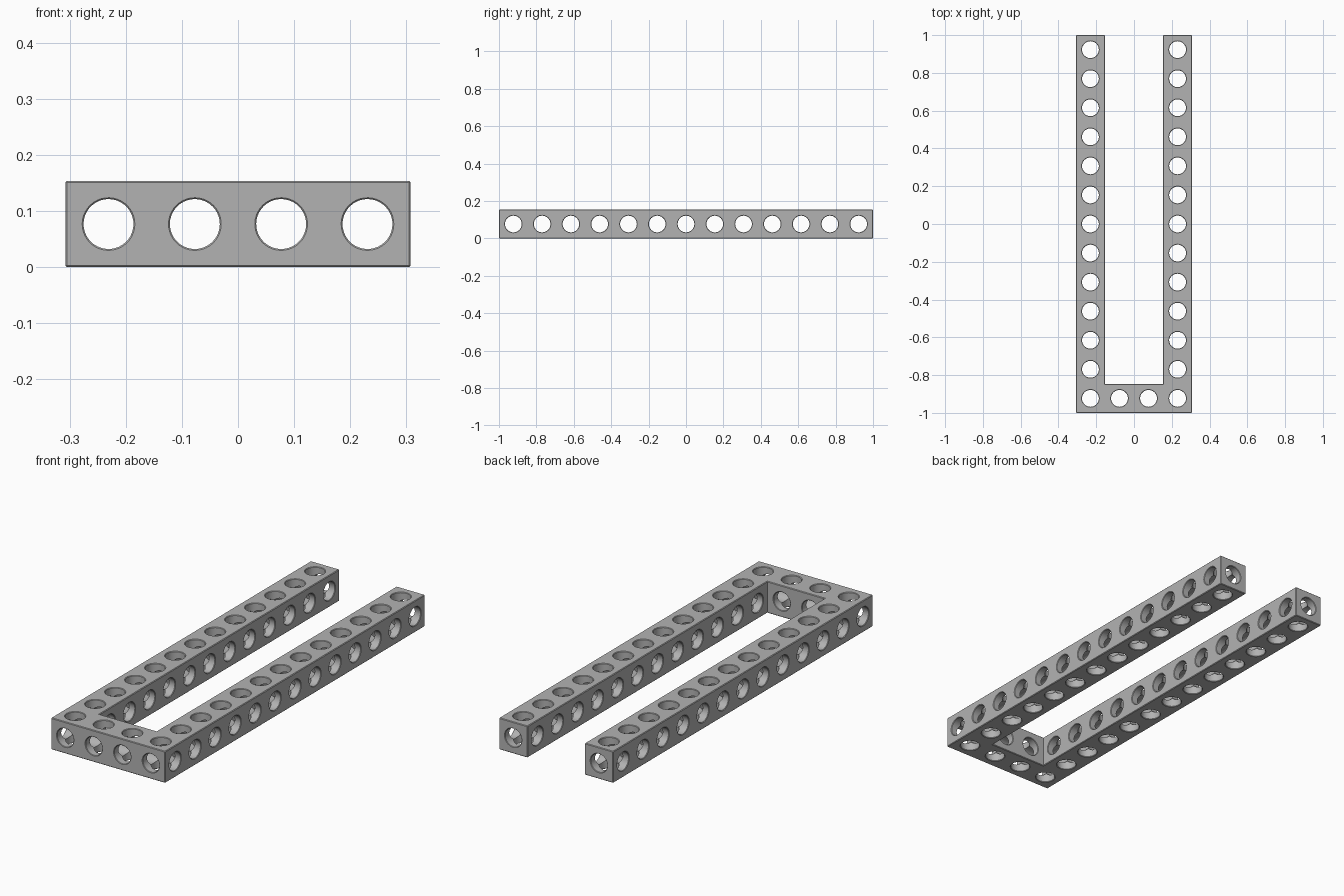
import bpy, bmesh, math
from mathutils import Vector

if "Cube" in bpy.data.objects:
    bpy.data.objects.remove(bpy.data.objects["Cube"], do_unlink=True)

U = 2 / 13            # one grid cell of the beam
HALF_W, HALF_L = 2 * U, 1.0
RADIUS, CHAMFER, EDGE = 0.0445, 0.0025, 0.003
SIDES = 40

grey = bpy.data.materials.new("grey")
grey.use_nodes = True
colour = (0.45, 0.45, 0.45, 1)
grey.diffuse_color = colour
grey.node_tree.nodes["Principled BSDF"].inputs["Base Color"].default_value = colour


def make_object(name, bm):
    bmesh.ops.recalc_face_normals(bm, faces=bm.faces[:])
    mesh = bpy.data.meshes.new(name)
    bm.to_mesh(mesh)
    bm.free()
    mesh.materials.append(grey)
    obj = bpy.data.objects.new(name, mesh)
    bpy.context.collection.objects.link(obj)
    return obj


def add_hole(bm, axis, centre, start, end):
    """Round bore along an axis, flared where it meets both outer faces."""
    rings = []
    flare = RADIUS + 2 * CHAMFER
    for pos, r in ((start - CHAMFER, flare), (start + CHAMFER, RADIUS),
                   (end - CHAMFER, RADIUS), (end + CHAMFER, flare)):
        ring = []
        for i in range(SIDES):
            a = math.tau * i / SIDES + 0.02 * axis
            p = Vector(centre)
            p[axis] = pos
            p[(axis + 1) % 3] += r * math.cos(a)
            p[(axis + 2) % 3] += r * math.sin(a)
            ring.append(bm.verts.new(p))
        rings.append(ring)
    for lo, hi in zip(rings, rings[1:]):
        for i in range(SIDES):
            j = (i + 1) % SIDES
            bm.faces.new((lo[i], lo[j], hi[j], hi[i]))
    bm.faces.new(rings[0])
    bm.faces.new(rings[-1])


# U-shaped beam body with lightly chamfered outer edges
bm = bmesh.new()
right_half = [(HALF_W, -HALF_L), (HALF_W, HALF_L), (U, HALF_L), (U, U - HALF_L)]
outline = right_half + [(-x, y) for x, y in reversed(right_half)]
base = bm.faces.new([bm.verts.new((x, y, 0)) for x, y in outline])
top = bmesh.ops.extrude_face_region(bm, geom=[base])["geom"]
bmesh.ops.translate(bm, vec=(0, 0, U),
                    verts=[v for v in top if isinstance(v, bmesh.types.BMVert)])
bmesh.ops.recalc_face_normals(bm, faces=bm.faces[:])
bmesh.ops.bevel(bm, geom=[e for e in bm.edges if e.is_convex], offset=EDGE,
                segments=1, affect='EDGES')
frame = make_object("u_beam_frame", bm)

# Bores along x, y and z
columns = [(i - 1.5) * U for i in range(4)]
rows = [(i - 6) * U for i in range(13)]
mid = U / 2
bores = [bmesh.new() for _ in range(3)]
for r, y in enumerate(rows):
    if r == 0:
        add_hole(bores[0], 0, (0, y, mid), -HALF_W, HALF_W)
    else:
        for x in (columns[0], columns[3]):
            add_hole(bores[0], 0, (0, y, mid), x - mid, x + mid)
    for c, x in enumerate(columns):
        if r == 0 or c in (0, 3):
            add_hole(bores[2], 2, (x, y, 0), 0, U)
for c, x in enumerate(columns):
    add_hole(bores[1], 1, (x, 0, mid), -HALF_L, HALF_L if c in (0, 3) else U - HALF_L)

cutters = []
for name, bore in zip("xyz", bores):
    cutter = make_object("bore_cutter_" + name, bore)
    cutter.hide_render = True
    cutters.append(cutter)
    cut = frame.modifiers.new("bores_" + name, 'BOOLEAN')
    cut.operation, cut.solver, cut.object = 'DIFFERENCE', 'EXACT', cutter

# Bake the bores, drop the cutters and shade smoothly
graph = bpy.context.evaluated_depsgraph_get()
finished = bpy.data.meshes.new_from_object(frame.evaluated_get(graph))
frame.modifiers.clear()
frame.data = finished
for cutter in cutters:
    bpy.data.objects.remove(cutter, do_unlink=True)
bpy.ops.object.select_all(action='DESELECT')
frame.select_set(True)
bpy.context.view_layer.objects.active = frame
bpy.ops.object.shade_smooth_by_angle(angle=math.radians(30))
